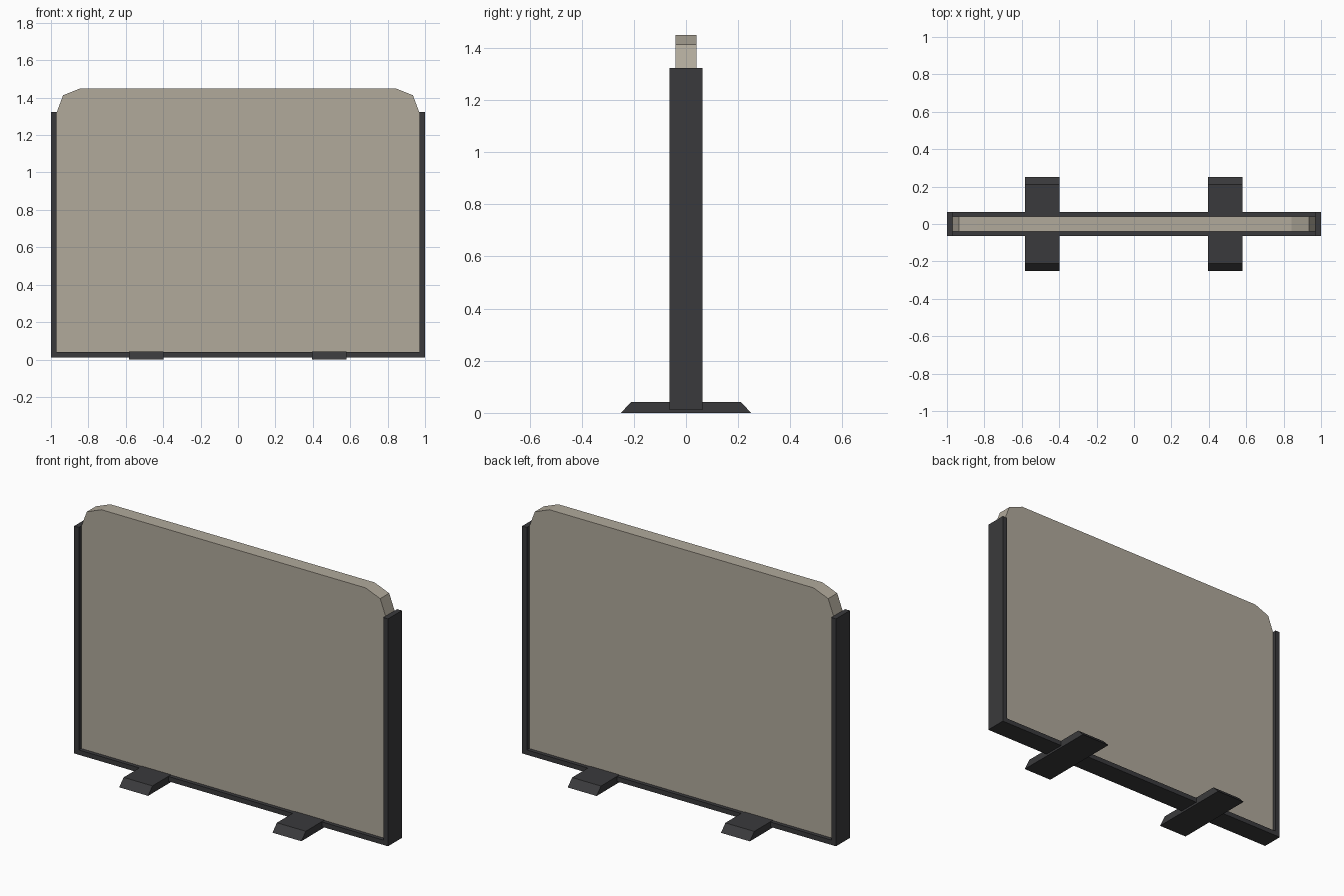
import bpy, bmesh
from mathutils import Vector

if "Cube" in bpy.data.objects:
    bpy.data.objects.remove(bpy.data.objects["Cube"])


def material(name, rgb):
    m = bpy.data.materials.new(name)
    m.diffuse_color = (*rgb, 1)
    m.use_nodes = True
    m.node_tree.nodes["Principled BSDF"].inputs["Base Color"].default_value = m.diffuse_color
    return m


def extrude_profile(name, pts, direction, mat):
    """Make a closed flat profile and extrude it along a vector."""
    bm = bmesh.new()
    face = bm.faces.new([bm.verts.new(p) for p in pts])
    ext = bmesh.ops.extrude_face_region(bm, geom=[face])
    moved = [g for g in ext["geom"] if isinstance(g, bmesh.types.BMVert)]
    bmesh.ops.translate(bm, verts=moved, vec=Vector(direction))
    bmesh.ops.recalc_face_normals(bm, faces=bm.faces)
    me = bpy.data.meshes.new(name)
    bm.to_mesh(me)
    bm.free()
    me.materials.append(mat)
    ob = bpy.data.objects.new(name, me)
    bpy.context.collection.objects.link(ob)
    return ob


def mirrored(half):
    """Complete a right-hand outline with its left-hand mirror image."""
    return half + [(-x, z) for x, z in reversed(half)]


beige = material("panel_beige", (0.44, 0.40, 0.33))
dark = material("frame_dark", (0.042, 0.042, 0.045))

# Divider panel with faceted upper corners
panel = mirrored([(0.97, 0.04), (0.97, 1.32), (0.935, 1.413), (0.842, 1.45)])
extrude_profile("panel", [(x, -0.041, z) for x, z in panel], (0, 0.082, 0), beige)

# U-shaped frame: two side posts joined by a bottom rail
frame = mirrored([(1, 0.012), (1, 1.322), (0.97, 1.322), (0.97, 0.04)])
extrude_profile("frame", [(x, -0.063, z) for x, z in frame], (0, 0.126, 0), dark)

# Feet with bevelled ends, passing under the rail
foot = mirrored([(0.25, 0), (0.21, 0.042)])
for side, cx in (("left", -0.49), ("right", 0.487)):
    extrude_profile(side + "_foot", [(cx - 0.092, y, z) for y, z in foot],
                    (0.184, 0, 0), dark)
